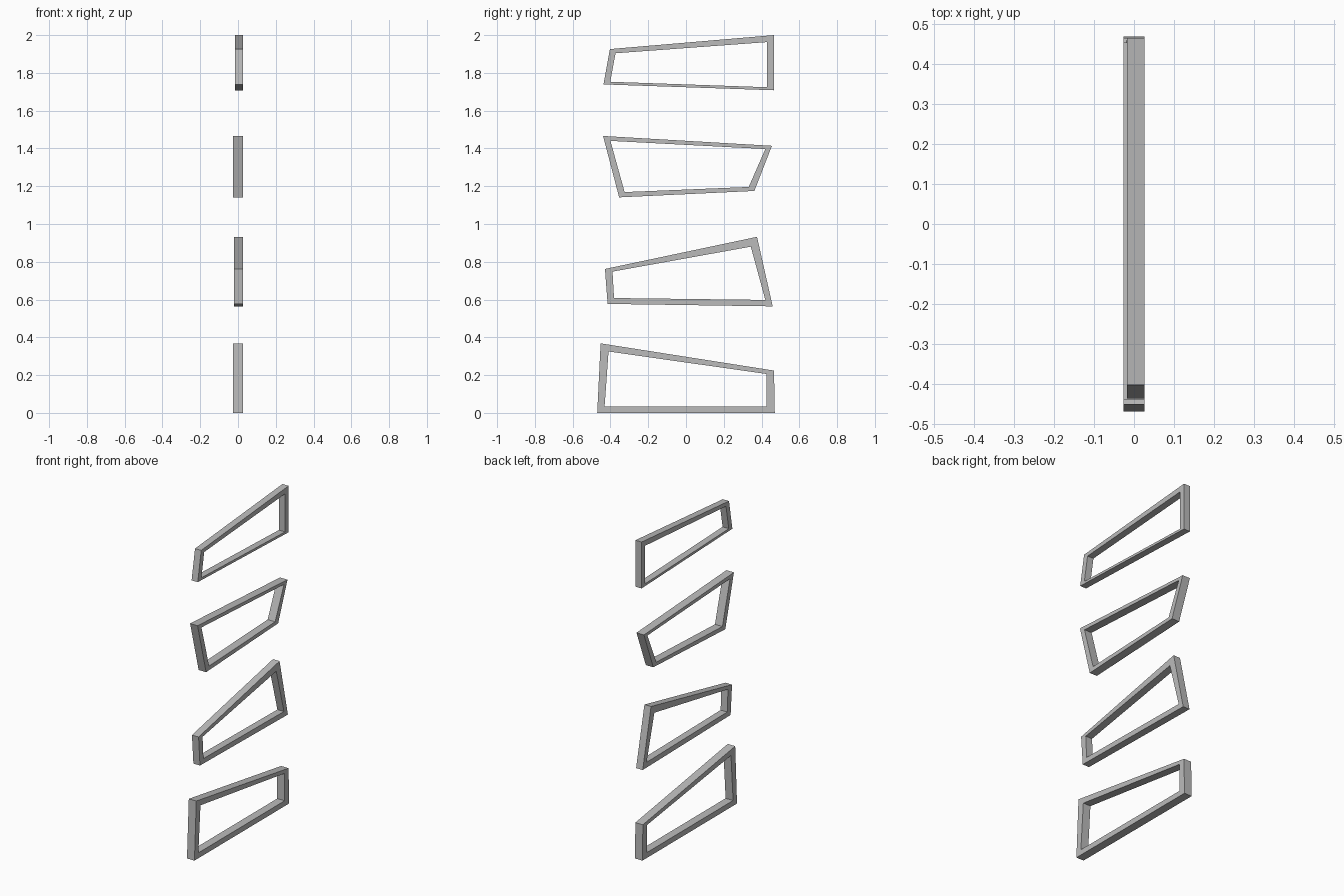
import bpy
import bmesh

old = bpy.data.objects.get("Cube")
if old:
    bpy.data.objects.remove(old, do_unlink=True)

grey = bpy.data.materials.new("light_grey")
grey.use_nodes = True
colour = (0.5, 0.5, 0.5, 1)
grey.diffuse_color = colour
grey.node_tree.nodes["Principled BSDF"].inputs["Base Color"].default_value = colour

LEFT_SIDE = 0.026


def make_frame(name, right_side, outer, inner):
    """Four-sided hollow frame; corners are (y, z): front top, back top, back bottom, front bottom."""
    bm = bmesh.new()
    rings = [[bm.verts.new((x, y, z)) for y, z in loop]
             for loop in (outer, inner) for x in (right_side, LEFT_SIDE)]
    out_r, out_l, in_r, in_l = rings
    # Bridge the rings into outer wall, left face, inner wall and right face
    for a, b in ((out_r, out_l), (out_l, in_l), (in_l, in_r), (in_r, out_r)):
        for i in range(4):
            j = (i + 1) % 4
            bm.faces.new((a[i], a[j], b[j], b[i]))
    bmesh.ops.recalc_face_normals(bm, faces=bm.faces)
    mesh = bpy.data.meshes.new(name)
    bm.to_mesh(mesh)
    bm.free()
    mesh.materials.append(grey)
    bpy.context.collection.objects.link(bpy.data.objects.new(name, mesh))


# Stack of four frames, lowest first
make_frame("bottom_frame", -0.026,
           [(-0.452, 0.368), (0.466, 0.224), (0.47, 0), (-0.47, 0)],
           [(-0.41, 0.325), (0.427, 0.206), (0.427, 0.034), (-0.431, 0.034)])
make_frame("lower_middle_frame", -0.02,
           [(-0.429, 0.762), (0.376, 0.932), (0.459, 0.564), (-0.415, 0.577)],
           [(-0.389, 0.748), (0.343, 0.88), (0.42, 0.598), (-0.381, 0.608)])
make_frame("upper_middle_frame", -0.026,
           [(-0.439, 1.466), (0.455, 1.414), (0.362, 1.175), (-0.354, 1.141)],
           [(-0.4, 1.44), (0.42, 1.397), (0.332, 1.196), (-0.325, 1.169)])
make_frame("top_frame", -0.017,
           [(-0.403, 1.926), (0.466, 2), (0.466, 1.708), (-0.437, 1.739)],
           [(-0.373, 1.904), (0.43, 1.963), (0.43, 1.724), (-0.401, 1.753)])
